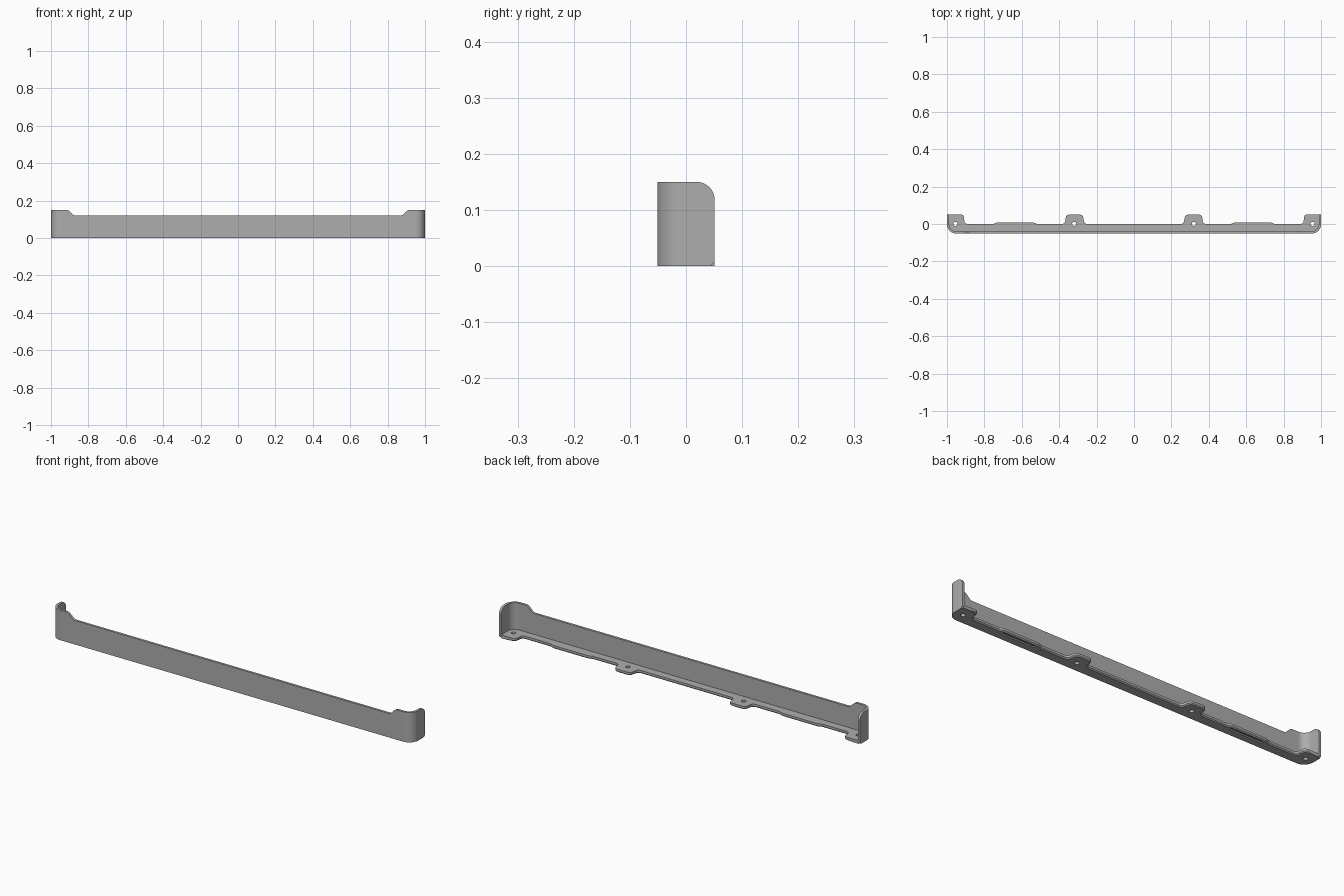
import bpy, bmesh, math

cube = bpy.data.objects.get("Cube")
if cube:
    bpy.data.objects.remove(cube)

grey = bpy.data.materials.new("satin grey")
grey.use_nodes = True
grey.diffuse_color = (0.42, 0.42, 0.42, 1)
grey.node_tree.nodes["Principled BSDF"].inputs["Base Color"].default_value = grey.diffuse_color

HALF, DEPTH, RAD, WALL = 1.0, 0.051, 0.05, 0.012
LOW, HIGH, CHAMFER = 0.12, 0.15, 0.008
FLOOR = 0.016


def finish(name, bm):
    bmesh.ops.recalc_face_normals(bm, faces=bm.faces)
    mesh = bpy.data.meshes.new(name)
    bm.to_mesh(mesh)
    bm.free()
    mesh.materials.append(grey)
    obj = bpy.data.objects.new(name, mesh)
    bpy.context.collection.objects.link(obj)
    return obj


def smooth(obj):
    bpy.ops.object.select_all(action="DESELECT")
    obj.select_set(True)
    bpy.context.view_layer.objects.active = obj
    bpy.ops.object.shade_smooth_by_angle(angle=math.radians(32))


def arc(cx, cy, r, start, end, n):
    return [(cx + r * math.cos(math.radians(start + (end - start) * i / n)),
             cy + r * math.sin(math.radians(start + (end - start) * i / n)))
            for i in range(n + 1)]


def mirrored(points):
    return [(-x, y) for x, y in reversed(points)] + points


def top_height(x, y):
    # Low along the front, eased up to the ends, rounded at the rear corner
    t = min(max((abs(x) - 0.87) / 0.045, 0), 1)
    z = LOW + (HIGH - LOW) * t * t * (3 - 2 * t)
    r = 0.032
    d = max(y - (DEPTH - r), 0)
    return z - r + math.sqrt(max(r * r - d * d, 0))


def rounded(points, radius, n=4):
    # Fillet the interior corners of an open polyline
    out = [points[0]]
    for a, b, c in zip(points, points[1:], points[2:]):
        la, lc = math.dist(a, b), math.dist(b, c)
        d = min(radius, la * 0.45, lc * 0.45)
        p = [b[k] + (a[k] - b[k]) * d / la for k in (0, 1)]
        q = [b[k] + (c[k] - b[k]) * d / lc for k in (0, 1)]
        for i in range(n + 1):
            t = i / n
            out.append(tuple((1 - t) ** 2 * p[k] + 2 * t * (1 - t) * b[k] + t * t * q[k]
                             for k in (0, 1)))
    return out + [points[-1]]


# Wrap-around wall: front strip, rounded corners, side returns
cy = RAD - DEPTH
straight = [(0.87 + 0.045 * i / 8, 0) for i in range(9)]
corner = arc(HALF - RAD, cy, 1, -90, 0, 12)
side_y = [DEPTH - 0.032 * math.cos(math.radians(a)) for a in range(90, -1, -9)]
side_y = sorted({round(DEPTH - 0.032 + 0.032 * math.sin(math.radians(a)), 5)
                 for a in range(0, 91, 9)} | {DEPTH - CHAMFER})

outer = [(x, -DEPTH) for x, _ in straight]
inner = [(x, -DEPTH + WALL) for x, _ in straight]
for x, y in corner:
    dx, dy = x - (HALF - RAD), y - cy
    outer.append((HALF - RAD + dx * RAD, cy + dy * RAD))
    inner.append((HALF - RAD + dx * (RAD - WALL), cy + dy * (RAD - WALL)))
outer += [(HALF, y) for y in side_y]
inner += [(HALF - WALL, y) for y in side_y]

bm = bmesh.new()
rings = []
for o, i in zip(mirrored(outer), mirrored(inner)):
    top = top_height(*o)
    low = max(o[1] - (DEPTH - CHAMFER), 0)
    rings.append([bm.verts.new((p[0], p[1], z))
                  for p, z in ((o, low), (o, top), (i, top), (i, low))])
for a, b in zip(rings, rings[1:]):
    for k in range(4):
        bm.faces.new((a[k], a[(k + 1) % 4], b[(k + 1) % 4], b[k]))
bm.faces.new(rings[0])
bm.faces.new(rings[-1])
smooth(finish("wrap_wall", bm))

# Mounting flange: rear edge with locating lips, tabs and end feet
rear = rounded([(0, 0), (0.265, 0), (0.274, 0.05), (0.362, 0.05), (0.371, 0),
                (0.52, 0), (0.535, 0.008), (0.735, 0.008), (0.75, 0),
                (0.905, 0), (0.911, DEPTH), (HALF - 0.01, DEPTH)], 0.016)
front = arc(HALF - RAD, cy, RAD - 0.01, 0, -90, 8)
half = rear + front
outline = half + [(-x, y) for x, y in reversed(half[1:])]

bm = bmesh.new()
face = bm.faces.new([bm.verts.new((x, y, FLOOR)) for x, y in outline])
ext = bmesh.ops.extrude_face_region(bm, geom=[face])
low_verts = [v for v in ext["geom"] if isinstance(v, bmesh.types.BMVert)]
bmesh.ops.translate(bm, verts=low_verts, vec=(0, 0, -FLOOR))
bmesh.ops.recalc_face_normals(bm, faces=bm.faces)
# Chamfer the lower rear edge
edges = [e for e in bm.edges if all(v.co.z < 0.001 for v in e.verts)
         and sum(v.co.y for v in e.verts) / 2 > -0.003
         and max(abs(v.co.x) for v in e.verts) < HALF - 0.011]
bmesh.ops.bevel(bm, geom=edges, offset=0.005, segments=1, affect="EDGES")
flange = finish("mounting_flange", bm)

# Screw holes, countersinks and shallow underside pockets cut from the flange
cut = bmesh.new()
for s in (-1, 1):
    for x in (0.32, 0.955):
        for r1, r2, z, h in ((0.011, 0.011, 0.01, 0.06),):
            res = bmesh.ops.create_cone(cut, cap_ends=True, segments=24,
                                        radius1=r1, radius2=r2, depth=h)
            bmesh.ops.translate(cut, verts=res["verts"], vec=(s * x, 0.001, z))
    res = bmesh.ops.create_cube(cut, size=1)
    bmesh.ops.scale(cut, verts=res["verts"], vec=(0.18, 0.012, 0.012))
    bmesh.ops.translate(cut, verts=res["verts"], vec=(s * 0.635, -0.01, 0))
cutter = finish("flange_cutter", cut)
cutter.hide_render = True
cutter.hide_viewport = True
mod = flange.modifiers.new("holes", "BOOLEAN")
mod.operation, mod.solver, mod.object = "DIFFERENCE", "EXACT", cutter
smooth(flange)
